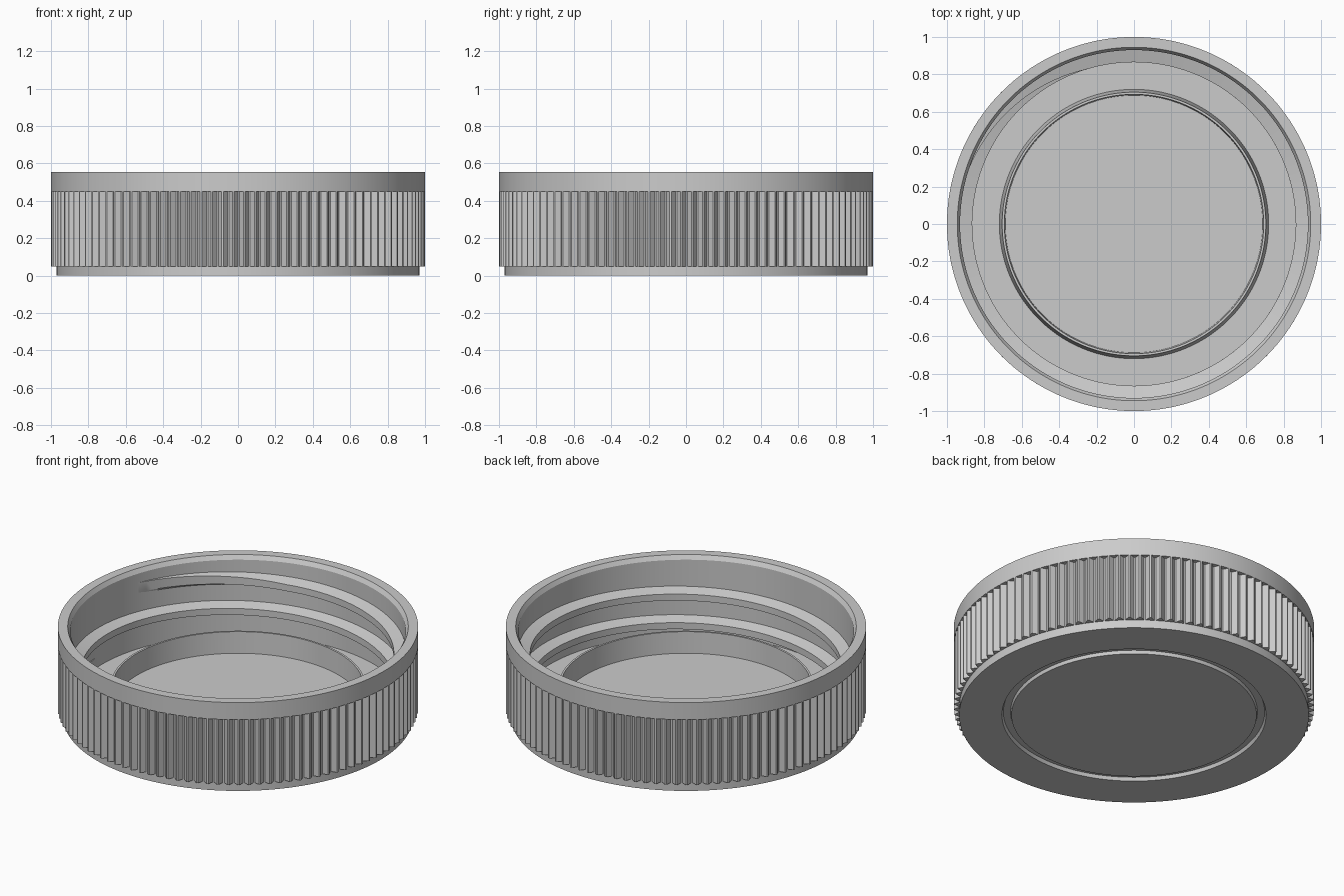
import bpy, bmesh, math
from math import cos, sin, pi, radians

cube = bpy.data.objects.get("Cube")
if cube:
    bpy.data.objects.remove(cube, do_unlink=True)

grey = bpy.data.materials.new("grey_plastic")
grey.use_nodes = True
colour = (0.6, 0.6, 0.6, 1)
grey.diffuse_color = colour
grey.node_tree.nodes["Principled BSDF"].inputs["Base Color"].default_value = colour


def polar(r, a, z):
    return (r * cos(a), r * sin(a), z)


def sweep(name, sections, closed):
    """Bridge a list of equal closed cross-sections into a solid."""
    bm = bmesh.new()
    rings = [[bm.verts.new(p) for p in s] for s in sections]
    n = len(rings[0])
    pairs = list(zip(rings, rings[1:]))
    if closed:
        pairs.append((rings[-1], rings[0]))
    else:
        bm.faces.new(rings[0])
        bm.faces.new(rings[-1])
    for a, b in pairs:
        for i in range(n):
            j = (i + 1) % n
            bm.faces.new((a[i], a[j], b[j], b[i]))
    bmesh.ops.recalc_face_normals(bm, faces=bm.faces)
    mesh = bpy.data.meshes.new(name)
    bm.to_mesh(mesh)
    bm.free()
    mesh.materials.append(grey)
    obj = bpy.data.objects.new(name, mesh)
    bpy.context.collection.objects.link(obj)
    bpy.ops.object.select_all(action="DESELECT")
    obj.select_set(True)
    bpy.context.view_layer.objects.active = obj
    bpy.ops.object.shade_smooth_by_angle(angle=radians(25))
    return obj


def lathe(name, profile, steps=180):
    return sweep(name, [[polar(r, 2 * pi * k / steps, z) for r, z in profile]
                        for k in range(steps)], True)


FLOOR = 0.07
HUB = 0.001

# Cap shell: base with shallow groove, outer wall, top band, inner wall, floor, sealing lip
lathe("cap_shell", [
    (HUB, 0), (0.68, 0), (0.685, 0.02), (0.725, 0.02), (0.733, 0),
    (0.97, 0), (0.97, 0.45), (1.0, 0.45), (1.0, 0.555),
    (0.945, 0.555), (0.93, 0.53), (0.93, FLOOR),
    (0.72, FLOOR), (0.705, 0.20), (0.693, 0.20), (0.688, FLOOR), (HUB, FLOOR)])

# Grip ribs: a toothed ring around the outer wall
RIBS = 108
teeth = []
for k in range(RIBS):
    for offset, r in ((0, 0.972), (0.15, 0.972), (0.5, 1.0), (0.65, 1.0)):
        a = 2 * pi * (k + offset) / RIBS
        teeth.append([polar(0.96, a, 0.05), polar(r, a, 0.05),
                      polar(r, a, 0.45), polar(0.96, a, 0.45)])
sweep("grip_ribs", teeth, True)

# Screw thread: right-handed spiral, fading into the wall at both ends
PITCH, TURNS, STEPS = 0.175, 1.95, 300
thread = []
for k in range(STEPS + 1):
    t = k / STEPS * TURNS
    a = radians(163) - 2 * pi * t
    z = 0.475 - PITCH * t
    fade = min(1, t / 0.155, (TURNS - t) / 0.155)
    crest = 0.932 - 0.067 * fade
    thread.append([polar(0.935, a, z), polar(crest, a, z - 0.02 * fade),
                   polar(crest, a, z - 0.06), polar(0.935, a, z - 0.08)])
sweep("screw_thread", thread, False)
